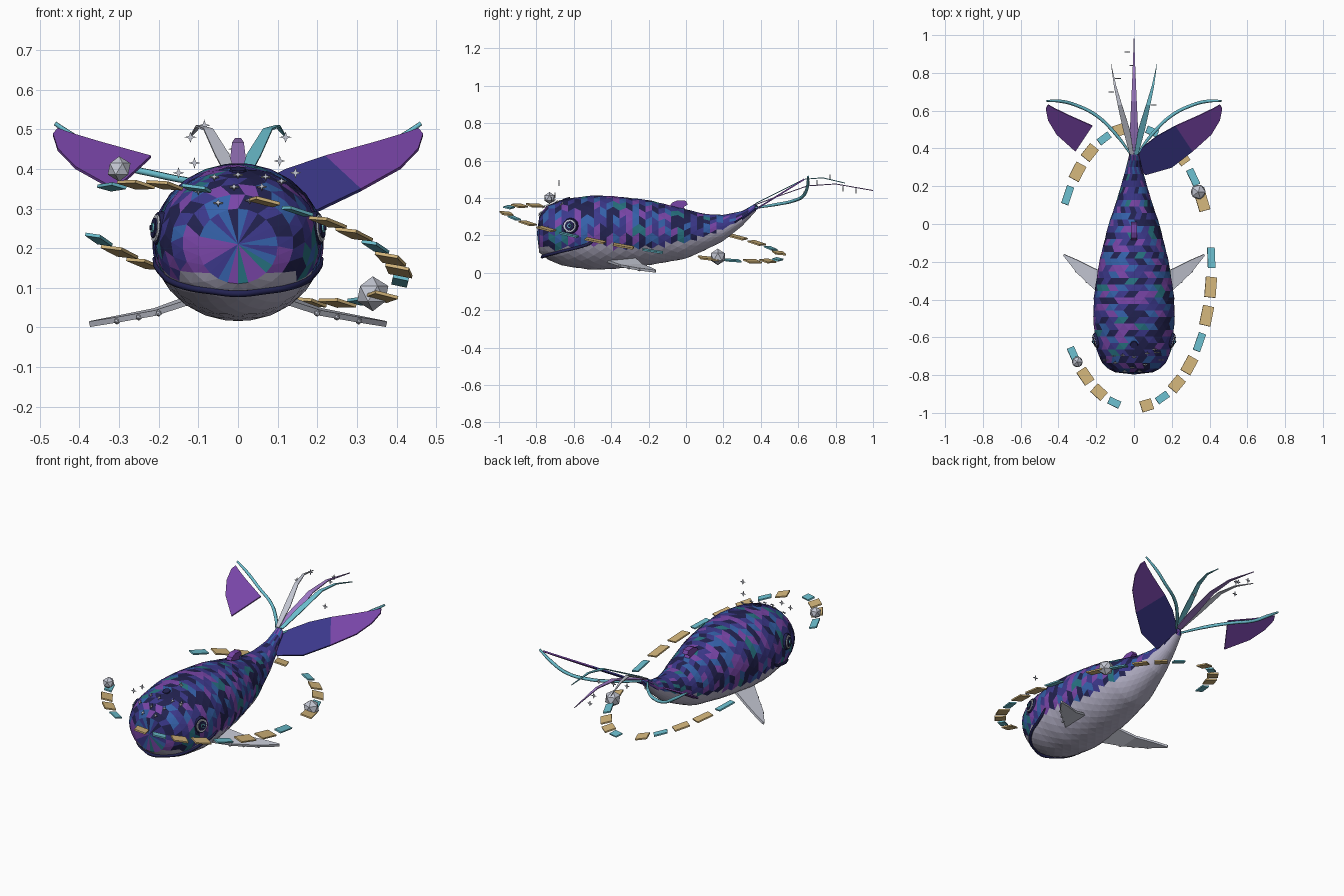
import bpy, bmesh, math, random
from mathutils import Vector, Matrix

random.seed(4)
if "Cube" in bpy.data.objects:
    bpy.data.objects.remove(bpy.data.objects["Cube"], do_unlink=True)


def material(name, r, g, b):
    m = bpy.data.materials.new(name)
    m.use_nodes = True
    m.diffuse_color = (r, g, b, 1)
    m.node_tree.nodes["Principled BSDF"].inputs["Base Color"].default_value = (r, g, b, 1)
    return m


NAVY = material("navy", .016, .016, .08)
INDIGO = material("indigo", .045, .04, .26)
BLUE = material("blue", .035, .12, .4)
PURPLE = material("purple", .19, .06, .39)
TEAL = material("teal", .02, .17, .22)
BELLY = material("pale lavender", .46, .44, .57)
TURQUOISE = material("turquoise", .15, .52, .62)
GOLD = material("sand gold", .66, .47, .2)
SILVER = material("silver", .55, .57, .65)
LILAC = material("lilac", .36, .2, .58)


def finish(bm, name, *mats):
    bmesh.ops.recalc_face_normals(bm, faces=bm.faces)
    me = bpy.data.meshes.new(name)
    bm.to_mesh(me)
    bm.free()
    ob = bpy.data.objects.new(name, me)
    bpy.context.collection.objects.link(ob)
    for m in mats:
        me.materials.append(m)
    return ob


def thicken(ob, t):
    mod = ob.modifiers.new("thickness", 'SOLIDIFY')
    mod.thickness = t
    mod.offset = 0


def facing(loc, normal):
    return Matrix.Translation(loc) @ Vector(normal).to_track_quat('Z', 'Y').to_matrix().to_4x4()


# Body stations: y, half width, top, bottom, belly colour height
STATIONS = [(-.785, .10, .30, .11, .14), (-.76, .15, .345, .085, .14), (-.72, .18, .372, .06, .13),
            (-.65, .203, .395, .035, .13), (-.5, .217, .415, .015, .15), (-.38, .213, .41, .02, .14),
            (-.2, .185, .39, .04, .14), (0, .135, .34, .075, .17), (.1, .10, .315, .12, .195),
            (.2, .07, .31, .17, .235), (.3, .042, .33, .25, .285), (.37, .025, .37, .325, .33)]


def station(y):
    for a, b in zip(STATIONS, STATIONS[1:]):
        if y <= b[0]:
            break
    t = max(0, min(1, (y - a[0]) / (b[0] - a[0])))
    w, top, low, belly = (p + (q - p) * t for p, q in zip(a[1:], b[1:]))
    return w, (top + low) / 2, (top - low) / 2, belly


def skin(y, z):
    """Point on the +x side of the body at a given length and height."""
    w, c, h, _ = station(y)
    return Vector((w * math.sqrt(max(0, 1 - ((z - c) / h) ** 2)), y, z))


# Scaly body: staggered rings, each scale a pair of triangles
N = 24
bm = bmesh.new()
rows = []
for r, y in enumerate([-.785, -.765, -.735] + [-.70 + .0345 * k for k in range(32)]):
    w, c, h, _ = station(y)
    angles = [math.tau * (j + .5 * (r % 2)) / N for j in range(N)]
    rows.append([bm.verts.new((w * math.sin(a), y, c + h * math.cos(a))) for a in angles])


def paint(face, pick):
    mid = face.calc_center_median()
    face.material_index = 5 if mid.z < station(mid.y)[3] else pick


def scale_colour():
    return random.choices(range(5), weights=[25, 32, 19, 20, 5])[0]


for r, (A, B) in enumerate(zip(rows, rows[1:])):
    for j in range(N):
        k = (j + 1) % N
        pair = [(A[j], B[k], B[j]), (A[j], A[k], B[k])] if r % 2 else [(A[j], A[k], B[j]), (A[k], B[k], B[j])]
        pick = scale_colour()
        for tri in pair:
            paint(bm.faces.new(tri), pick)
for ring, tip in ((rows[0], (0, -.797, .21)), (rows[-1], (0, .385, .355))):
    v = bm.verts.new(tip)
    for j in range(0, N):
        paint(bm.faces.new((ring[j], ring[(j + 1) % N], v)), scale_colour())
finish(bm, "body", NAVY, INDIGO, BLUE, PURPLE, TEAL, BELLY)


def tube(name, points, radius, mat, ends=1.0):
    cu = bpy.data.curves.new(name, 'CURVE')
    cu.dimensions = '3D'
    cu.bevel_depth = radius
    cu.bevel_resolution = 1
    cu.use_fill_caps = True
    cu.resolution_u = 5
    sp = cu.splines.new('BEZIER')
    sp.bezier_points.add(len(points) - 1)
    for i, (bp, p) in enumerate(zip(sp.bezier_points, points)):
        bp.co = p
        bp.handle_left_type = bp.handle_right_type = 'AUTO'
        bp.radius = ends if i in (0, len(points) - 1) else 1
    ob = bpy.data.objects.new(name, cu)
    bpy.context.collection.objects.link(ob)
    cu.materials.append(mat)


# Mouth line around the jaw
half = [skin(y, z) for y, z in ((-.49, .175), (-.52, .155), (-.58, .135), (-.65, .118), (-.72, .10), (-.75, .092))]
tube("mouth", half + [Vector((0, -.768, .085))] + [Vector((-p.x, p.y, p.z)) for p in reversed(half)], .009, NAVY, .4)


def disc(name, mat, loc, normal, radius, depth, sides=12):
    bm = bmesh.new()
    bmesh.ops.create_cone(bm, cap_ends=True, segments=sides, radius1=radius, radius2=radius * .9,
                          depth=depth, matrix=facing(loc, normal))
    return finish(bm, name, mat)


def ball(name, mat, loc, radius):
    bm = bmesh.new()
    bmesh.ops.create_icosphere(bm, subdivisions=1, radius=radius, matrix=Matrix.Translation(loc))
    return finish(bm, name, mat)


def strip(name, edge_a, edge_b, mats, rule=lambda i: 0, thickness=.008):
    """Sheet between two edges with the same number of points."""
    bm = bmesh.new()
    pairs = [(bm.verts.new(a), bm.verts.new(b)) for a, b in zip(edge_a, edge_b)]
    for i, ((a, b), (c, d)) in enumerate(zip(pairs, pairs[1:])):
        bm.faces.new((a, c, d, b)).material_index = rule(i)
    thicken(finish(bm, name, *mats), thickness)


def fluke_edge(side, pts):
    return [(side * x, y, .35 + (y - .39) * .62) for x, y in pts]


UPPER = [(.01, .37), (.05, .41), (.12, .465), (.22, .52), (.35, .578), (.42, .612), (.455, .632)]
LOWER = [(.02, .31), (.06, .26), (.2, .30), (.31, .385), (.41, .475), (.455, .55), (.467, .61)]

for side, word in ((1, "left"), (-1, "right")):
    # Eye
    n = Vector((side * .95, -.25, .1)).normalized()
    p = skin(-.62, .25)
    p.x *= side
    for i, (mat, rad) in enumerate(((NAVY, .045), (SILVER, .038), (NAVY, .028), (TURQUOISE, .013), (NAVY, .007))):
        disc(f"{word}_eye_layer_{i}", mat, p + n * (.004 * i - .002), n, rad, .014)

    # Pectoral fin with studs
    lead = [(.12, -.43, .065), (.21, -.345, .036), (.30, -.26, .02), (.375, -.165, .008)]
    trail = [(.12, -.27, .075), (.21, -.235, .042), (.30, -.19, .024), (.37, -.16, .01)]
    strip(word + "_pectoral_fin", [(side * x, y, z) for x, y, z in lead],
          [(side * x, y, z) for x, y, z in trail], [SILVER], thickness=.014)
    for i, (x, y, z) in enumerate(((.20, -.355, .036), (.25, -.305, .026), (.305, -.25, .016))):
        ball(f"{word}_fin_stud_{i}", SILVER, (side * x, y, z), .009)

    # Fluke: the inner half is present on one side only
    first = 0 if side > 0 else 3
    strip(word + "_fluke", fluke_edge(side, UPPER[first:]), fluke_edge(side, LOWER[first:]),
          [INDIGO, PURPLE], lambda i, f=first: int(i + f >= 3))
    tube(word + "_fluke_rib", [(side * x, y, z) for x, y, z in
         ((.01, .36, .345), (.1, .48, .365), (.2, .575, .385), (.31, .63, .415), (.39, .65, .465), (.462, .652, .515))],
         .009, TURQUOISE, .6)


def blade(name, points, width, mat):
    widths = [width * f for f in (.6, 1, .65, .35, .03)]
    strip(name, [(x - w / 2, y, z) for (x, y, z), w in zip(points, widths)],
          [(x + w / 2, y, z) for (x, y, z), w in zip(points, widths)], [mat], thickness=.005)


# Trailing tail streamers
blade("middle_streamer", [(0, .36, .36), (0, .48, .405), (0, .65, .465), (0, .8, .475), (0, 1, .44)], .045, LILAC)
for side, mat in ((-1, SILVER), (1, TURQUOISE)):
    blade("side_streamer", [(side * x, y, z) for x, y, z in
          ((.012, .37, .37), (.04, .5, .435), (.075, .63, .5), (.1, .73, .508), (.122, .85, .48))], .036, mat)

# Hooked dorsal fin and blowhole
bm = bmesh.new()
outline = [(-.09, .35), (-.075, .375), (-.045, .388), (.0, .385), (.01, .365), (-.012, .352), (.005, .325)]
base = bm.faces.new([bm.verts.new((-.016, y, z)) for y, z in outline])
new = bmesh.ops.extrude_face_region(bm, geom=[base])["geom"]
bmesh.ops.translate(bm, vec=(.032, 0, 0), verts=[g for g in new if isinstance(g, bmesh.types.BMVert)])
finish(bm, "dorsal_fin", PURPLE)
disc("blowhole", NAVY, (0, -.64, .396), (0, -.3, 1), .022, .009, 8)

# Tilted orbit of plates, every third one narrow, with three gaps
up = Vector((.21, .165, 1)).normalized()


def orbit(deg):
    t = math.radians(deg)
    x, y = .41 * math.sin(t), -.23 - .74 * math.cos(t)
    return Vector((x, y, .173 - .21 * x - .165 * y))


for k in range(25):
    if k in (4, 13, 19):
        continue
    deg = -51 + 12.08 * k
    along = orbit(deg + 4.2) - orbit(deg - 4.2)
    length = along.length
    along.normalize()
    across = up.cross(along)
    narrow = k % 3 == 0
    frame = Matrix((along, across, up)).transposed().to_4x4()
    bm = bmesh.new()
    bmesh.ops.create_cube(bm, size=1, matrix=Matrix.Translation(orbit(deg)) @ frame @
                          Matrix.Diagonal((length, .04 if narrow else .06, .008, 1)))
    finish(bm, f"orbit_plate_{k}", TURQUOISE if narrow else GOLD)
ball("front_orbit_gem", SILVER, (-.3, -.73, .40), .032)
ball("rear_orbit_gem", SILVER, (.34, .17, .085), .044)


def star(name, loc, normal, size):
    bm = bmesh.new()
    m = facing(loc, normal)
    ring = [m @ Vector((s * math.sin(a), s * math.cos(a), 0)) for a, s in
            ((math.tau * i / 8, size * (.32 if i % 2 else 1)) for i in range(8))]
    bm.faces.new([bm.verts.new(p) for p in ring])
    thicken(finish(bm, name, SILVER), .005)


# Floating stars by the head and tail, and small ones on the forehead
for i, p in enumerate([(-.12, .70, .48), (-.085, .77, .51), (-.035, .91, .44), (-.01, .84, .45), (.105, .63, .42),
                       (.12, -.68, .48), (-.11, -.7, .415), (-.15, -.72, .39), (.145, -.72, .39)]):
    star(f"floating_star_{i}", p, (0, -1, 0), .015)
for i, (x, y) in enumerate([(0, -.70), (-.06, -.69), (.07, -.68), (-.01, -.755), (-.05, -.775), (.06, -.74),
                            (.03, -.775), (-.1, -.73), (.11, -.66)]):
    w, c, h, _ = station(y)
    star(f"forehead_star_{i}", (x, y - .005, c + h * math.sqrt(max(0, 1 - (x / w) ** 2)) + .006), (0, -.7, .7), .012)
